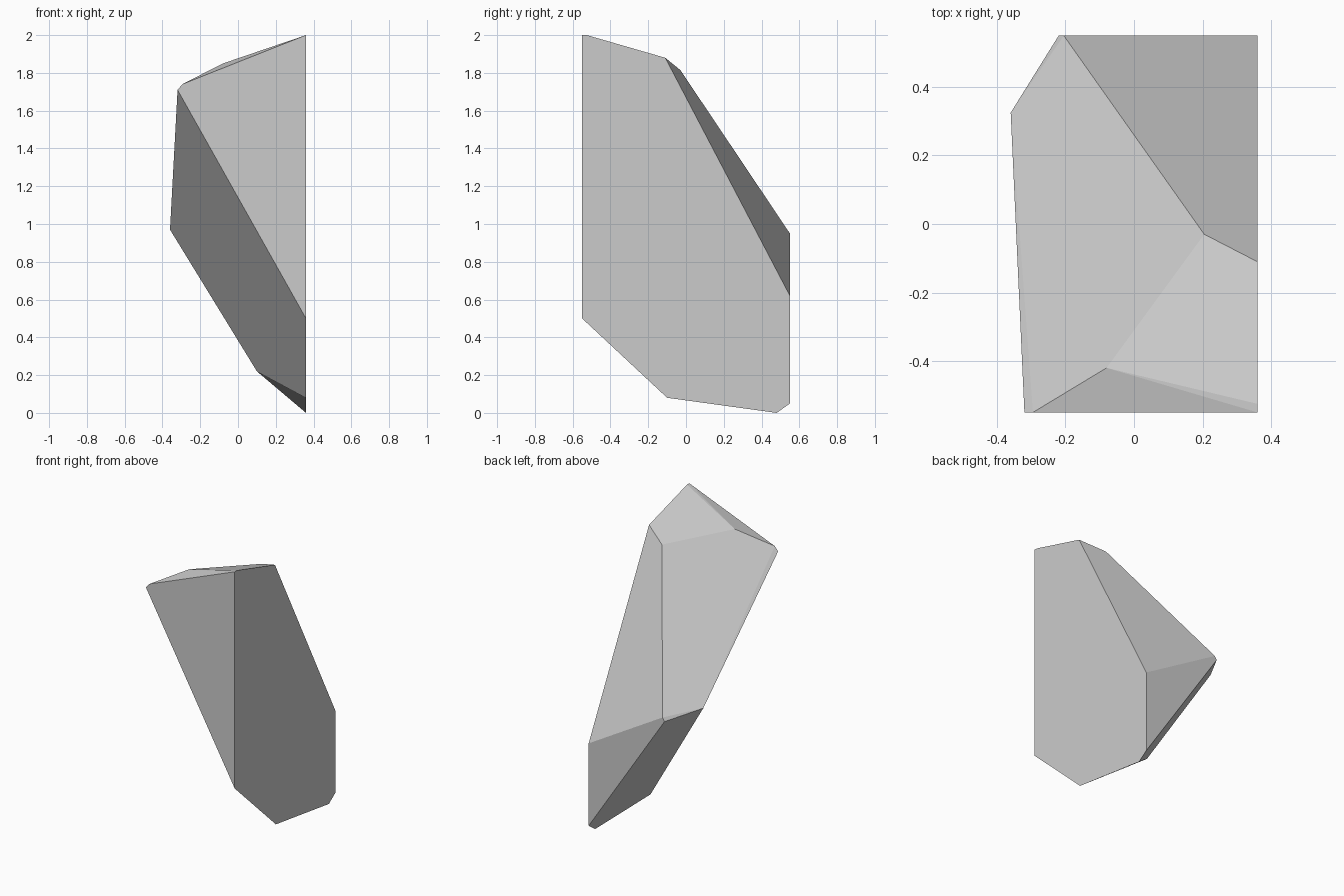
import bpy
import bmesh
import math

cube = bpy.data.objects.get("Cube")
if cube:
    bpy.data.objects.remove(cube, do_unlink=True)

# Plain grey stone
stone = bpy.data.materials.new("stone_grey")
stone.use_nodes = True
grey = (0.6, 0.6, 0.6, 1)
stone.diffuse_color = grey
bsdf = next(n for n in stone.node_tree.nodes if n.type == 'BSDF_PRINCIPLED')
bsdf.inputs["Base Color"].default_value = grey

SIDE, FRONT, BACK = 0.36, -0.55, 0.55

# Corners of the flat cut side, as (y, z)
side_outline = [(FRONT, 2.0), (-0.525, 2.0), (-0.11, 1.88), (BACK, 0.62),
                (BACK, 0.05), (0.48, 0.0), (-0.1, 0.08), (FRONT, 0.5)]
# Corners on the broken side
broken_corners = [(-0.32, FRONT, 1.71), (-0.295, FRONT, 1.74),
                  (-0.08, -0.42, 1.85), (0.205, -0.03, 1.815),
                  (-0.205, BACK, 0.95), (-0.22, BACK, 0.925),
                  (-0.36, 0.325, 0.97), (0.1, 0.246, 0.22)]

# Faceted shard: hull of the corners, with coplanar triangles merged
bm = bmesh.new()
for co in [(SIDE, y, z) for y, z in side_outline] + broken_corners:
    bm.verts.new(co)
bmesh.ops.convex_hull(bm, input=bm.verts[:])
bmesh.ops.dissolve_limit(bm, angle_limit=math.radians(2),
                         verts=bm.verts[:], edges=bm.edges[:])
bmesh.ops.recalc_face_normals(bm, faces=bm.faces[:])

mesh = bpy.data.meshes.new("rock_shard")
bm.to_mesh(mesh)
bm.free()
mesh.materials.append(stone)
bpy.context.collection.objects.link(bpy.data.objects.new("rock_shard", mesh))
